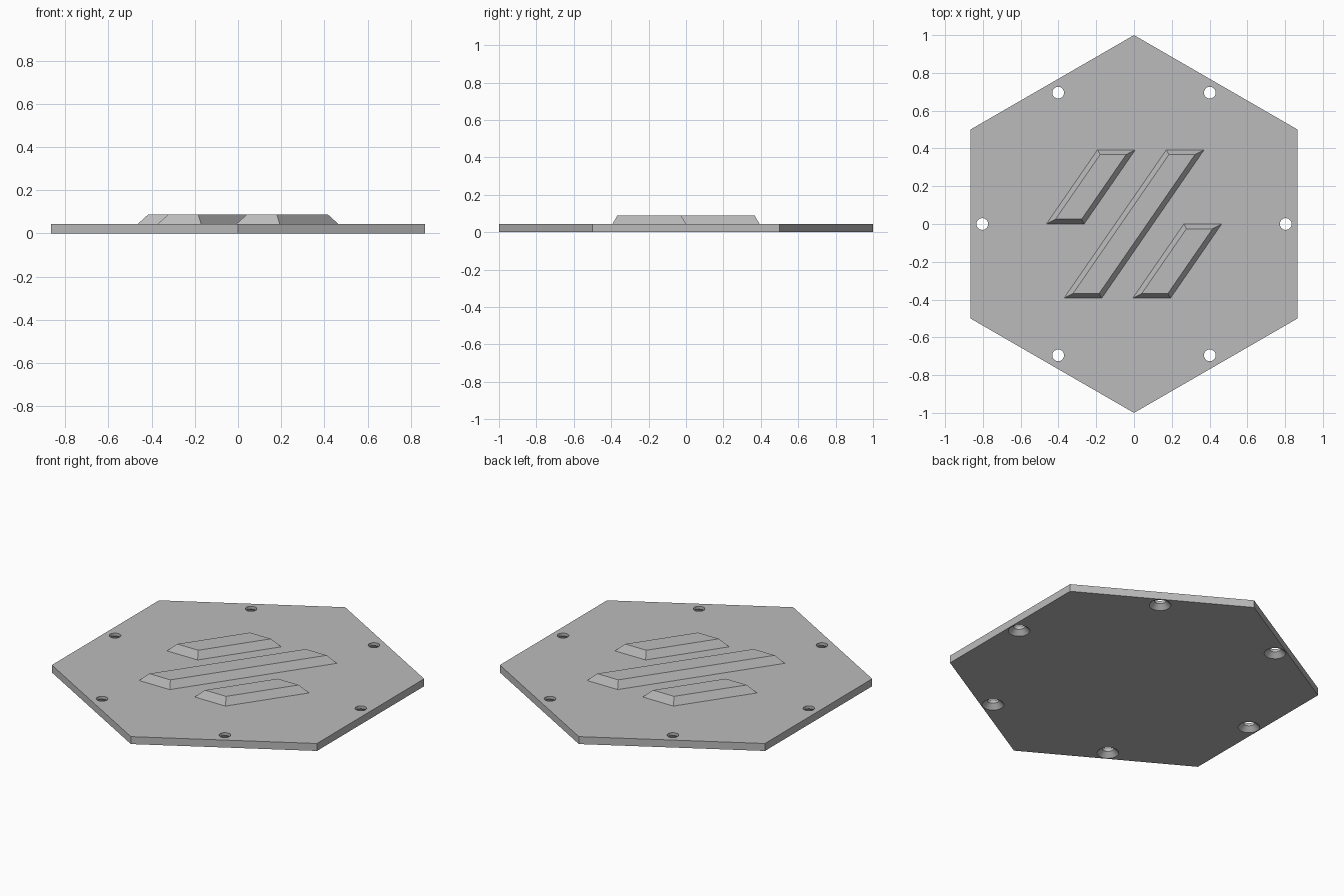
import bpy
import bmesh
import math
from mathutils import Matrix, Vector

if "Cube" in bpy.data.objects:
    bpy.data.objects.remove(bpy.data.objects["Cube"], do_unlink=True)

PLATE = 0.044      # plate thickness
TOP = 0.088        # height of the raised bars
INSET = 0.0255     # bevel width of the bars
SLANT = 0.69       # sideways shift per unit of y

grey = bpy.data.materials.new("light_grey")
grey.use_nodes = True
colour = (0.5, 0.5, 0.5, 1)
grey.diffuse_color = colour
grey.node_tree.nodes["Principled BSDF"].inputs["Base Color"].default_value = colour


def finish(name, bm):
    bmesh.ops.recalc_face_normals(bm, faces=bm.faces)
    mesh = bpy.data.meshes.new(name)
    bm.to_mesh(mesh)
    bm.free()
    mesh.materials.append(grey)
    obj = bpy.data.objects.new(name, mesh)
    bpy.context.collection.objects.link(obj)
    return obj


def loft(bm, rings):
    """Closed solid through rings of equal vertex count."""
    loops = [[bm.verts.new(p) for p in ring] for ring in rings]
    for low, high in zip(loops, loops[1:]):
        for i in range(len(low)):
            j = (i + 1) % len(low)
            bm.faces.new((low[i], low[j], high[j], high[i]))
    bm.faces.new(loops[0][::-1])
    bm.faces.new(loops[-1])


def circle(radius, z, sides, centre=(0, 0), start=0.0):
    return [(centre[0] + radius * math.cos(start + math.tau * i / sides),
             centre[1] + radius * math.sin(start + math.tau * i / sides), z)
            for i in range(sides)]


# Hexagonal plate
bm = bmesh.new()
loft(bm, [circle(1, z, 6, start=math.pi / 2) for z in (0, PLATE)])
plate = finish("hexagon_plate", bm)

# Screw holes, countersunk from below
bm = bmesh.new()
profile = [(0.068, -0.01), (0.031, 0.027), (0.031, PLATE + 0.02)]
for k in range(6):
    a = k * math.pi / 3
    centre = (0.803 * math.cos(a), 0.803 * math.sin(a))
    loft(bm, [circle(r, z, 40, centre) for r, z in profile])
cutter = finish("hole_cutter", bm)
cutter.hide_render = True

cut = plate.modifiers.new("screw_holes", "BOOLEAN")
cut.operation = "DIFFERENCE"
cut.solver = "EXACT"
cut.object = cutter
bpy.ops.object.select_all(action="DESELECT")
bpy.context.view_layer.objects.active = plate
plate.select_set(True)
bpy.ops.object.modifier_apply(modifier=cut.name)
bpy.data.objects.remove(cutter, do_unlink=True)
bpy.ops.object.shade_smooth_by_angle(angle=math.radians(25))


# Slanted raised bars with bevelled sides
def slanted(x, y0, y1, width, z, inset=0.0):
    side = inset * math.hypot(1, SLANT)
    ring = []
    for y in (y0 + inset, y1 - inset):
        left = x + (y - y0) * SLANT
        ring.append([(left + side, y, z), (left + width - side, y, z)])
    return ring[0] + ring[1][::-1]


def bar(name, x, y0, y1, width=0.2):
    bm = bmesh.new()
    loft(bm, [slanted(x, y0, y1, width, PLATE - 0.01),
              slanted(x, y0, y1, width, PLATE),
              slanted(x, y0, y1, width, TOP, INSET)])
    finish(name, bm)


bar("long_bar", -0.371, -0.393, 0.393)
bar("short_bar_right", -0.464, 0.0, 0.393)
bar("short_bar_left", -0.007, -0.393, 0.0)
